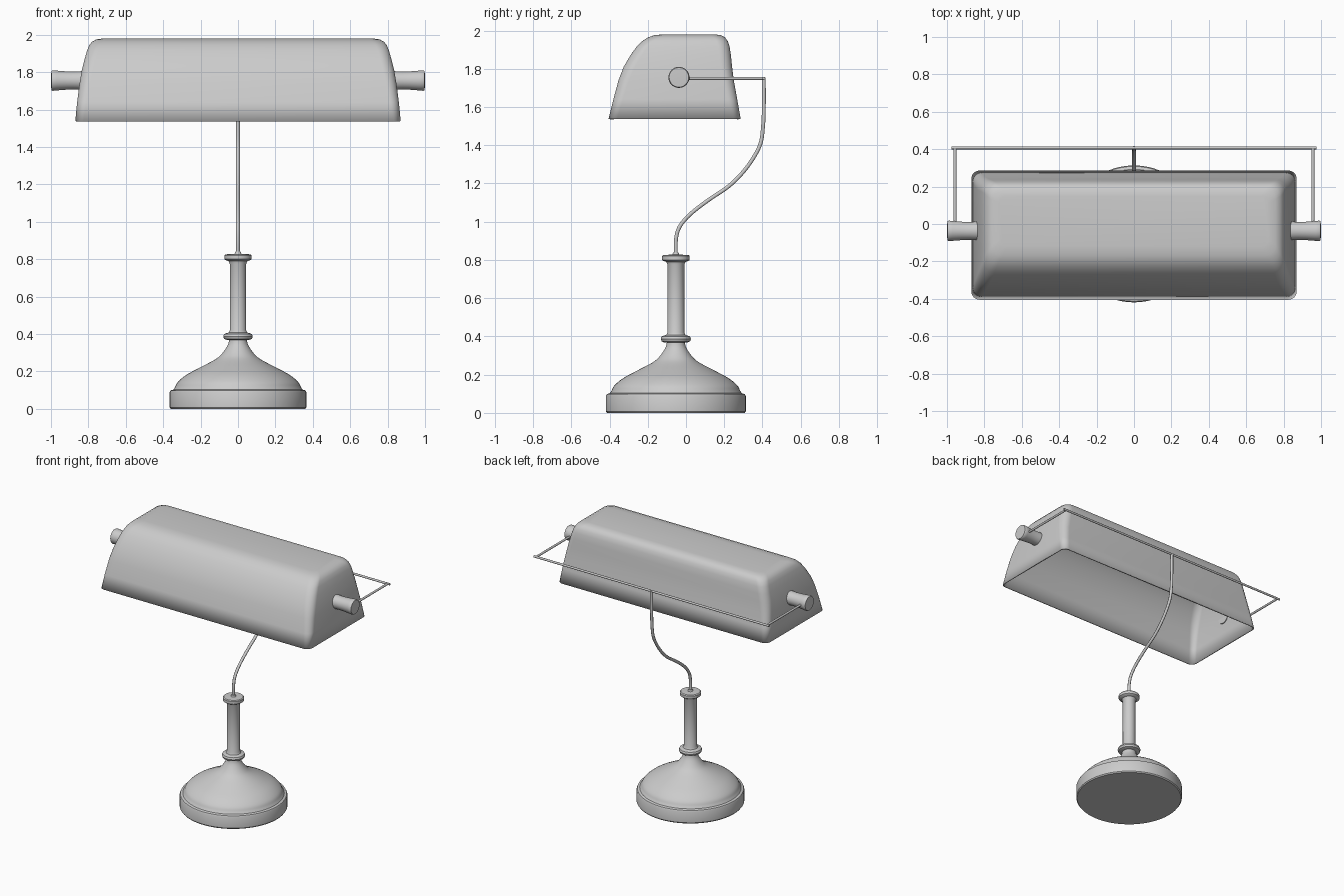
import bpy, bmesh, math
from mathutils import Matrix, Vector

if "Cube" in bpy.data.objects:
    bpy.data.objects.remove(bpy.data.objects["Cube"])


def finish(bm, name, angle=35):
    bmesh.ops.remove_doubles(bm, verts=bm.verts, dist=1e-5)
    bmesh.ops.recalc_face_normals(bm, faces=bm.faces)
    me = bpy.data.meshes.new(name)
    bm.to_mesh(me)
    bm.free()
    ob = bpy.data.objects.new(name, me)
    bpy.context.collection.objects.link(ob)
    bpy.ops.object.select_all(action='DESELECT')
    bpy.context.view_layer.objects.active = ob
    ob.select_set(True)
    bpy.ops.object.shade_smooth_by_angle(angle=math.radians(angle))
    return ob


def lathe(name, profile, matrix, steps=64):
    bm = bmesh.new()
    vs = [bm.verts.new((r, 0, z)) for r, z in profile]
    es = [bm.edges.new(p) for p in zip(vs, vs[1:])]
    bmesh.ops.spin(bm, geom=vs + es, cent=(0, 0, 0), axis=(0, 0, 1),
                   angle=math.tau, steps=steps, use_merge=True)
    bm.transform(matrix)
    return finish(bm, name)


def rod(name, points, radius):
    cu = bpy.data.curves.new(name, 'CURVE')
    cu.dimensions = '3D'
    cu.bevel_depth = radius
    cu.bevel_resolution = 3
    cu.use_fill_caps = True
    sp = cu.splines.new('POLY')
    sp.points.add(len(points) - 1)
    for p, co in zip(sp.points, points):
        p.co = (*co, 1)
    sp.use_smooth = True
    ob = bpy.data.objects.new(name, cu)
    bpy.context.collection.objects.link(ob)
    bpy.ops.object.select_all(action='DESELECT')
    bpy.context.view_layer.objects.active = ob
    ob.select_set(True)
    bpy.ops.object.convert(target='MESH')
    bpy.ops.object.shade_smooth_by_angle(angle=math.radians(40))


def smooth_path(pts, n=5):
    # Catmull-Rom through the points
    v = [Vector(p) for p in pts]
    v = [v[0] * 2 - v[1]] + v + [v[-1] * 2 - v[-2]]
    out = []
    for a, b, c, d in zip(v, v[1:], v[2:], v[3:]):
        for i in range(n):
            t = i / n
            out.append(0.5 * (2 * b + (c - a) * t + (2 * a - 5 * b + 4 * c - d) * t * t
                              + (3 * b - a - 3 * c + d) * t ** 3))
    return out + [v[-2]]


# Turned foot
CY = -0.053
at_foot = Matrix.Translation((0, CY, 0))
dome = smooth_path([(.337, .115, 0), (.32, .145, 0), (.275, .182, 0), (.205, .22, 0),
                    (.125, .262, 0), (.088, .292, 0), (.055, .34, 0), (.046, .375, 0)], 4)
lathe("base", [(0, 0), (.36, 0), (.366, .008), (.366, .088), (.361, .098), (.345, .103)]
      + [(p.x, p.y) for p in dome] + [(0, .375)], at_foot)

# Column with collars
lathe("column", [(0, .368), (.06, .368), (.074, .374), (.079, .387), (.074, .400), (.06, .405),
                 (.05, .408), (.044, .42), (.044, .775), (.05, .79), (.066, .795), (.072, .80),
                 (.072, .82), (.066, .826), (.018, .828), (.014, .84), (0, .84)], at_foot, 48)

# Curved stem
stem = [(-.053, .82), (-.053, .90), (-.04, .96), (-.005, 1.012), (.05, 1.063), (.13, 1.122),
        (.22, 1.183), (.29, 1.25), (.35, 1.33), (.39, 1.41), (.403, 1.50), (.407, 1.60), (.407, 1.755)]
rod("stem", smooth_path([(0, y, z) for y, z in stem]), .0105)

# Rear bar and side arms
BZ = 1.75
rod("rear_bar", [(-.975, .407, BZ), (.975, .407, BZ)], .008)
for s, side in ((-1, "left"), (1, "right")):
    rod(side + "_arm", [(s * .957, -.03, BZ), (s * .957, .407, BZ)], .008)
    # Pivot knob, slightly waisted
    m = Matrix.Translation((0, -.037, 1.755)) @ Matrix.Rotation(s * math.pi / 2, 4, 'Y')
    lathe(side + "_knob", [(0, .835), (.05, .835), (.048, .88), (.049, .92), (.053, .97),
                           (.055, .99), (.051, .998), (0, 1.0)], m, 32)

# Shade: rounded rectangles lofted upward (z, half width, front y, back y, corner radius)
levels = [(1.538, .87, -.405, .286, .045), (1.64, .86, -.38, .268, .05),
          (1.74, .847, -.353, .25, .055), (1.81, .835, -.326, .241, .06),
          (1.87, .82, -.291, .235, .06), (1.916, .807, -.258, .228, .06),
          (1.945, .795, -.228, .218, .06), (1.963, .78, -.20, .205, .06),
          (1.975, .757, -.168, .185, .055), (1.98, .72, -.12, .15, .04)]
bm = bmesh.new()
rings = []
for z, hx, y0, y1, r in levels:
    ring = []
    for k, (cx, cy) in enumerate(((hx - r, y1 - r), (r - hx, y1 - r), (r - hx, y0 + r), (hx - r, y0 + r))):
        for i in range(9):
            a = (k + i / 8) * math.pi / 2
            ring.append(bm.verts.new((cx + r * math.cos(a), cy + r * math.sin(a), z)))
    rings.append(ring)
for lo, hi in zip(rings, rings[1:]):
    for i in range(len(lo)):
        j = (i + 1) % len(lo)
        bm.faces.new((lo[i], lo[j], hi[j], hi[i]))
bm.faces.new(rings[-1])
shade = finish(bm, "shade", 45)
mod = shade.modifiers.new("thickness", 'SOLIDIFY')
mod.thickness = .01
mod.offset = -1
